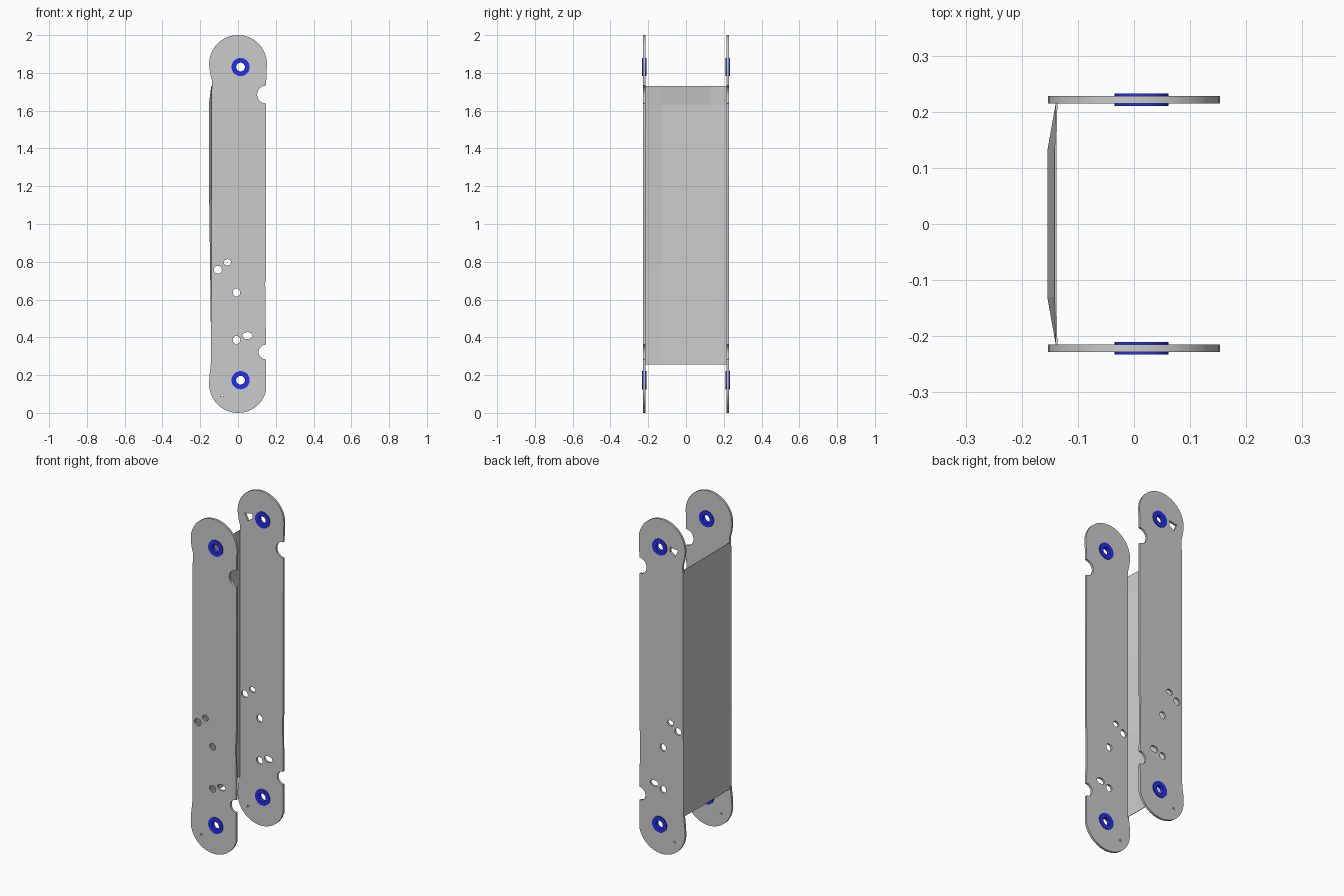
import bpy, bmesh
from math import sin, cos, radians, pi

if "Cube" in bpy.data.objects:
    bpy.data.objects.remove(bpy.data.objects["Cube"])


def arc(cx, cz, rx, a0, a1, n, rz=None):
    rz = rz or rx
    return [(cx + rx * cos(radians(a0 + (a1 - a0) * i / n)),
             cz + rz * sin(radians(a0 + (a1 - a0) * i / n))) for i in range(n + 1)]


def circle(cx, cz, rx, n, rz=None):
    return arc(cx, cz, rx, 0, 360, n, rz)[:-1]


def sheet(name, loops, y, thickness):
    """Upright flat part: first loop is the outline, the others are holes."""
    cu = bpy.data.curves.new(name, 'CURVE')
    cu.dimensions = '2D'
    cu.fill_mode = 'BOTH'
    cu.extrude = thickness / 2
    for pts in loops:
        sp = cu.splines.new('POLY')
        sp.points.add(len(pts) - 1)
        for p, (x, z) in zip(sp.points, pts):
            p.co = (x, z, 0, 1)
        sp.use_cyclic_u = True
    ob = bpy.data.objects.new(name, cu)
    ob.location.y = y
    ob.rotation_euler.x = pi / 2
    bpy.context.collection.objects.link(ob)
    bpy.ops.object.select_all(action='DESELECT')
    ob.select_set(True)
    bpy.context.view_layer.objects.active = ob
    bpy.ops.object.convert(target='MESH')
    ob = bpy.context.object
    bm = bmesh.new()
    bm.from_mesh(ob.data)
    bmesh.ops.remove_doubles(bm, verts=bm.verts, dist=1e-5)
    bmesh.ops.recalc_face_normals(bm, faces=bm.faces)
    bm.to_mesh(ob.data)
    bm.free()
    bpy.ops.object.shade_smooth_by_angle(angle=radians(30))
    return ob


blue = bpy.data.materials.new("blue")
blue.diffuse_color = (0.02, 0.03, 0.8, 1)
blue.use_nodes = True
blue.node_tree.nodes["Principled BSDF"].inputs["Base Color"].default_value = blue.diffuse_color

# Side plate outline: round ends, two notches on the right, narrower left edge
outline = (arc(0, 0.153, 0.153, 180, 345, 28)
           + arc(0.148, 0.322, 0.039, 270, 90, 12)
           + [(0.144, 0.69), (0.148, 0.70)]
           + arc(0.149, 1.685, 0.048, 270, 90, 12)
           + arc(0, 1.847, 0.153, -10, 190, 32)
           + [(-0.146, 1.79), (-0.139, 1.765), (-0.137, 1.74), (-0.14, 1.70),
              (-0.142, 0.34), (-0.142, 0.28), (-0.146, 0.24), (-0.151, 0.20)])

PIVOT_X = 0.0135
PIVOTS = {"lower": 0.173, "upper": 1.831}
holes = [circle(PIVOT_X, z, 0.03, 24) for z in PIVOTS.values()]
holes += [circle(-0.107, 0.758, 0.022, 10), circle(-0.056, 0.797, 0.021, 8, 0.017),
          circle(-0.008, 0.637, 0.020, 10, 0.022), circle(-0.008, 0.386, 0.021, 9, 0.022),
          circle(0.05, 0.409, 0.028, 9, 0.019),
          [(-0.093, 0.087), (-0.075, 0.09), (-0.084, 0.102)]]
# Extra four-sided hole only in the back plate
quad_hole = [(-0.107, 1.84), (-0.054, 1.849), (-0.054, 1.819), (-0.087, 1.798)]

for side, s in (("front", -1), ("back", 1)):
    extra = [quad_hole] if s > 0 else []
    sheet(side + "_side_plate", [outline] + holes + extra, s * 0.2215, 0.013)
    # Blue pivot bushings
    for level, z in PIVOTS.items():
        ring = sheet(f"{side}_{level}_bushing",
                     [circle(PIVOT_X, z, 0.048, 40), circle(PIVOT_X, z, 0.023, 40)],
                     s * 0.2215, 0.023)
        ring.data.materials.clear()
        ring.data.materials.append(blue)

# Slightly bulged cross panel joining the plates on the left
rows = [(0.256, 0.002), (0.75, 0.008), (1.2, 0.014), (1.63, 0.015), (1.73, 0.002)]
cols = [(-0.215, 0), (-0.13, 1), (0.13, 1), (0.215, 0)]
bm = bmesh.new()
grid = [[bm.verts.new((-0.1395 - b * k, y, z)) for y, k in cols] for z, b in rows]
for lo, hi in zip(grid, grid[1:]):
    for i in range(len(cols) - 1):
        bm.faces.new((lo[i + 1], lo[i], hi[i], hi[i + 1]))
me = bpy.data.meshes.new("cross_panel")
bm.to_mesh(me)
bm.free()
panel = bpy.data.objects.new("cross_panel", me)
bpy.context.collection.objects.link(panel)
mod = panel.modifiers.new("thickness", 'SOLIDIFY')
mod.thickness = 0.003
mod.offset = -1
